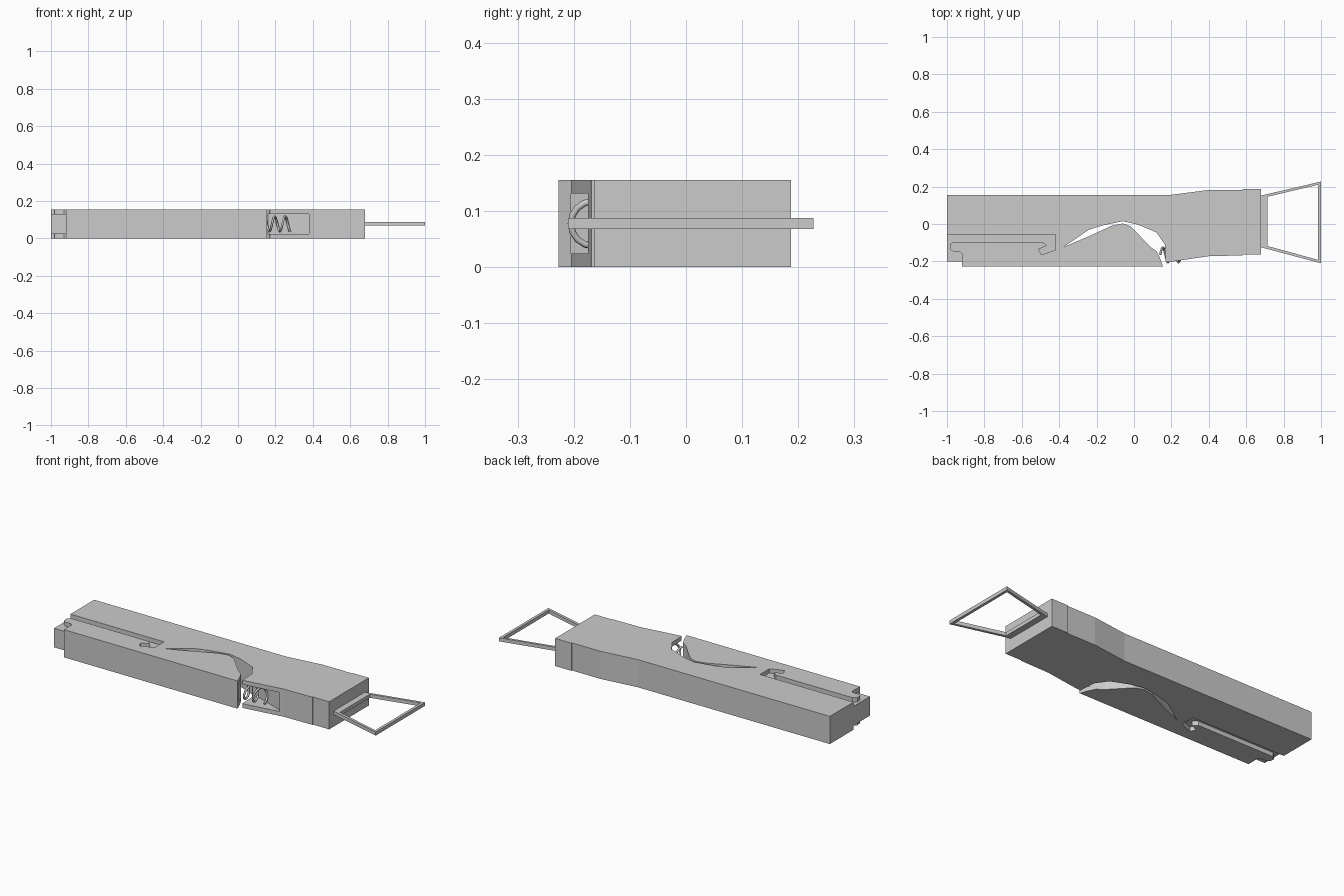
import bpy, bmesh, math

if "Cube" in bpy.data.objects:
    bpy.data.objects.remove(bpy.data.objects["Cube"])

H = 0.155      # body thickness
SKIN = 0.024   # depth of the side plates


def prism(name, outline, z0, z1):
    bm = bmesh.new()
    face = bm.faces.new([bm.verts.new((x, y, z0)) for x, y in outline])
    ext = bmesh.ops.extrude_face_region(bm, geom=[face])
    for v in ext["geom"]:
        if isinstance(v, bmesh.types.BMVert):
            v.co.z = z1
    bmesh.ops.recalc_face_normals(bm, faces=bm.faces)
    mesh = bpy.data.meshes.new(name)
    bm.to_mesh(mesh)
    bm.free()
    ob = bpy.data.objects.new(name, mesh)
    bpy.context.collection.objects.link(ob)
    return ob


def cut(target, cutter):
    mod = target.modifiers.new("cut", "BOOLEAN")
    mod.operation = "DIFFERENCE"
    mod.solver = "EXACT"
    mod.object = cutter
    cutter.hide_render = True
    dg = bpy.context.evaluated_depsgraph_get()
    mesh = bpy.data.meshes.new_from_object(target.evaluated_get(dg))
    target.modifiers.clear()
    target.data = mesh
    bpy.data.objects.remove(cutter)


# body: long grip, crescent gap and flared head in one outline
body = prism("body", [
    (-1, -0.2), (-0.92, -0.2), (-0.92, -0.227), (0.155, -0.227),
    (0.14, -0.185), (0.12, -0.145), (0.085, -0.12), (0.0, -0.03),
    (-0.02, -0.012), (-0.06, 0.003), (-0.12, -0.01), (-0.24, -0.065),
    (-0.38, -0.125), (-0.24, -0.03), (-0.17, -0.008), (-0.06, 0.015),
    (0.02, -0.003), (0.12, -0.045), (0.165, -0.11), (0.17, -0.205),
    (0.21, -0.2), (0.4, -0.172), (0.58, -0.168), (0.58, -0.164), (0.68, -0.164),
    (0.68, 0.187), (0.58, 0.187), (0.58, 0.182), (0.4, 0.182),
    (0.19, 0.155), (-1, 0.155)], 0, H)

# hooked groove on both faces, open at the left end
groove = [
    (-1.05, -0.055), (-0.42, -0.055), (-0.42, -0.138), (-0.495, -0.165),
    (-0.51, -0.135), (-0.465, -0.115), (-0.49, -0.095), (-0.965, -0.095),
    (-0.985, -0.11), (-0.982, -0.138), (-0.965, -0.148), (-0.93, -0.148),
    (-0.92, -0.158), (-0.92, -0.25), (-1.05, -0.25)]
for z0, z1 in ((-0.05, SKIN), (H - SKIN, H + 0.05)):
    cut(body, prism("groove_cutter", groove, z0, z1))

# spring pocket in the head and the small seat in the arm tip
cut(body, prism("pocket_cutter", [(0.16, -0.1), (0.21, -0.1), (0.38, -0.165),
                                  (0.38, -0.26), (0.16, -0.26)], SKIN, H - SKIN))
cut(body, prism("seat_cutter", [(0.12, -0.13), (0.165, -0.13), (0.165, -0.205),
                                (0.135, -0.205)], SKIN, H - SKIN))

# coil spring between arm tip and head
curve = bpy.data.curves.new("spring", "CURVE")
curve.dimensions = "3D"
curve.bevel_depth = 0.006
curve.bevel_resolution = 1
curve.use_fill_caps = True
sp = curve.splines.new("POLY")
N, TURNS = 40, 2.5
sp.points.add(N)
for i, p in enumerate(sp.points):
    t = i / N
    a = 2 * math.pi * TURNS * t
    p.co = (0.14 + 0.14 * t, -0.165 + 0.04 * math.sin(a),
            H / 2 + 0.04 * math.cos(a), 1)
spring = bpy.data.objects.new("spring", curve)
bpy.context.collection.objects.link(spring)

# flat wire hanging loop
loop = prism("hanging_loop", [(0.67, -0.122), (1, -0.21), (1, 0.227), (0.67, 0.15)],
             0.068, 0.088)
cut(loop, prism("loop_cutter", [(0.715, -0.118), (0.985, -0.192),
                                (0.985, 0.21), (0.715, 0.146)], 0, H))
